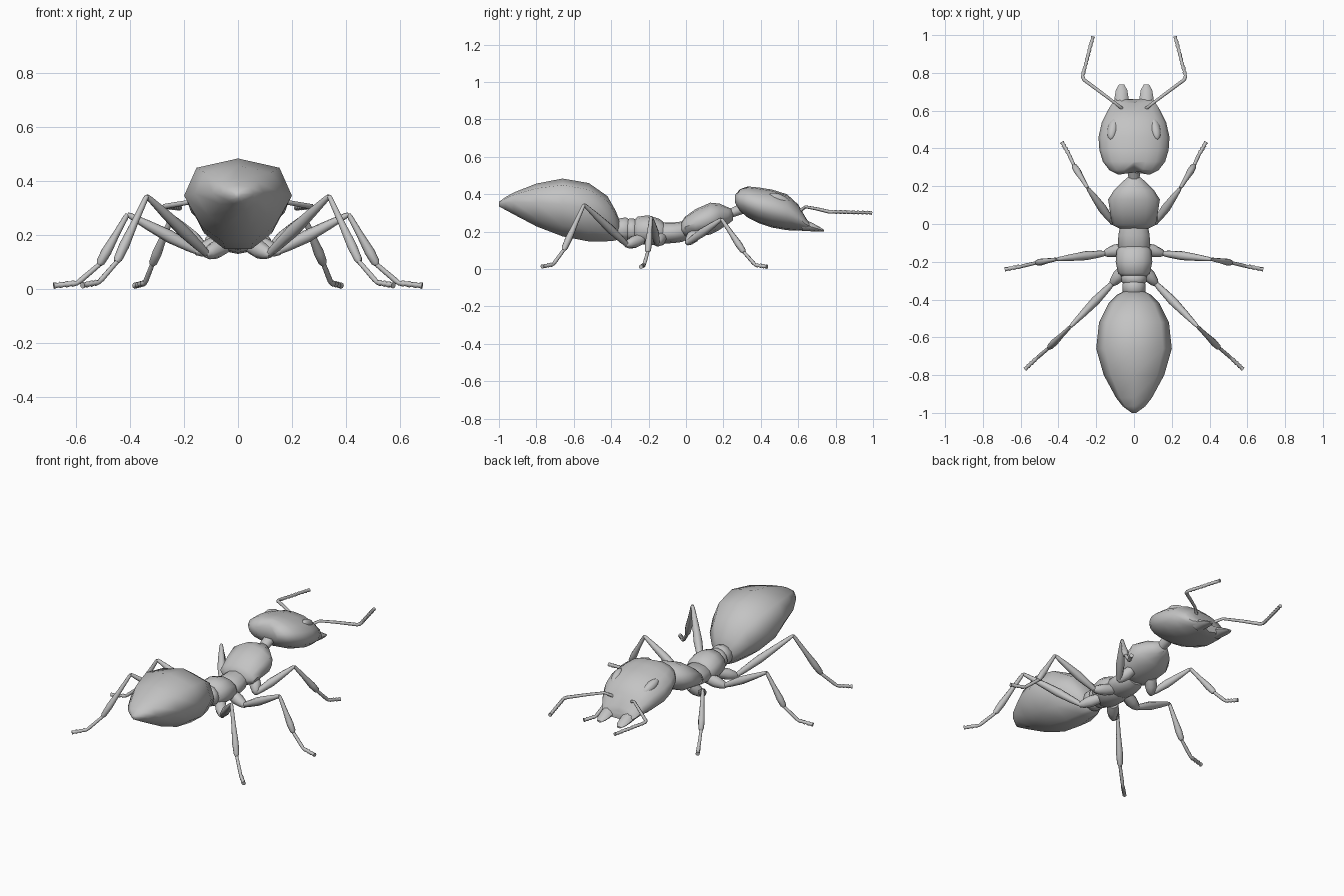
import bpy, bmesh, math
from mathutils import Vector

if "Cube" in bpy.data.objects:
    bpy.data.objects.remove(bpy.data.objects["Cube"], do_unlink=True)

grey = bpy.data.materials.new("plain grey")
grey.use_nodes = True
colour = (0.55, 0.55, 0.55, 1)
grey.diffuse_color = colour
grey.node_tree.nodes["Principled BSDF"].inputs["Base Color"].default_value = colour


def circle(n):
    return [(math.sin(i * math.tau / n), math.cos(i * math.tau / n)) for i in range(n)]


def skin(name, rings, angle=50, bend=None):
    """Bridge equal rings of points into a closed smooth shell."""
    bm = bmesh.new()
    loops = [[bm.verts.new(p) for p in ring] for ring in rings]
    n = len(loops[0])
    for a, b in zip(loops, loops[1:]):
        for i in range(n):
            j = (i + 1) % n
            bm.faces.new((a[i], a[j], b[j], b[i]))
    bm.faces.new(loops[0])
    bm.faces.new(loops[-1])
    if bend:
        for v in bm.verts:
            bend(v.co)
    bmesh.ops.recalc_face_normals(bm, faces=bm.faces)
    mesh = bpy.data.meshes.new(name)
    bm.to_mesh(mesh)
    bm.free()
    mesh.materials.append(grey)
    ob = bpy.data.objects.new(name, mesh)
    bpy.context.collection.objects.link(ob)
    bpy.ops.object.select_all(action='DESELECT')
    ob.select_set(True)
    bpy.context.view_layer.objects.active = ob
    bpy.ops.object.shade_smooth_by_angle(angle=math.radians(angle))
    return ob


def body(name, stations, section=circle(12), x=0, **kw):
    """Stations are (y, half width, bottom, top)."""
    rings = [[(x + w * u, y, (lo + hi) / 2 + v * (hi - lo) / 2) for u, v in section]
             for y, w, lo, hi in stations]
    return skin(name, rings, **kw)


def limb(name, points, side, sides=8):
    """Points are (x, y, z, radius) along the limb."""
    pts = [Vector((p[0] * side, p[1], p[2])) for p in points]
    rings = []
    for i, p in enumerate(pts):
        d = Vector()
        if i:
            d += (p - pts[i - 1]).normalized()
        if i < len(pts) - 1:
            d += (pts[i + 1] - p).normalized()
        d.normalize()
        u = d.cross(Vector((0.13, 0.1, 1))).normalized()
        v = d.cross(u)
        rings.append([p + (u * a + v * b) * points[i][3] for a, b in circle(sides)])
    return skin(name, rings, angle=60)


def beaded(start, end, r, count):
    """Segmented stretch with a swelling at the end of each segment."""
    a, b = Vector(start), Vector(end)
    out = []
    for i in range(count):
        for t, k in ((0.05, 0.75), (0.8, 1.1)):
            out.append((*a.lerp(b, (i + t) / count), r * k))
    return out


# Abdomen with a broad faceted section
half = [(0.77, 0.78), (1, 0.12), (0.68, -0.6), (0.27, -0.97)]
gaster = [(0, 1)] + half + [(-u, v) for u, v in reversed(half)]
body("abdomen", [(-1, .012, .335, .36), (-.965, .06, .315, .385), (-.92, .095, .29, .41),
                 (-.8, .16, .225, .457), (-.66, .2, .17, .484), (-.52, .185, .143, .46),
                 (-.42, .135, .145, .39), (-.375, .09, .15, .31), (-.355, .05, .17, .26)],
     gaster, angle=70)

# Waist and thorax segments
body("rear_waist", [(-.38, .045, .17, .25), (-.36, .06, .155, .27), (-.32, .062, .15, .277),
                    (-.3, .05, .16, .26)])
body("front_waist", [(-.32, .05, .16, .255), (-.305, .066, .15, .27), (-.28, .068, .145, .27),
                     (-.26, .055, .15, .26)])
body("rear_thorax", [(-.28, .06, .15, .255), (-.26, .085, .135, .28), (-.2, .097, .13, .288),
                     (-.14, .092, .13, .268), (-.115, .075, .145, .245)])
body("middle_thorax", [(-.14, .07, .145, .235), (-.12, .085, .135, .25), (-.06, .083, .14, .25),
                       (-.02, .075, .145, .255), (.01, .06, .16, .25)])
body("front_thorax", [(-.025, .075, .185, .25), (-.005, .115, .17, .28), (.05, .125, .17, .32),
                      (.13, .137, .185, .355), (.18, .105, .21, .35), (.225, .06, .24, .33),
                      (.25, .03, .26, .32)])
body("neck", [(.22, .025, .265, .315), (.26, .032, .28, .335), (.32, .03, .3, .37)])


# Head, notched at the back and at the front edge
def notch(co):
    dip = math.exp(-(co.x / .035) ** 2)
    if co.y < .33:
        co.y += .035 * dip
    elif co.y > .64:
        co.y -= .02 * dip


body("head", [(.262, .085, .34, .41), (.285, .13, .305, .432), (.33, .165, .275, .442),
              (.39, .183, .245, .436), (.46, .188, .222, .425), (.54, .17, .208, .4),
              (.6, .14, .205, .345), (.64, .115, .205, .275), (.665, .1, .21, .25)],
     circle(16), bend=notch)


for side, label in ((1, "left"), (-1, "right")):
    # Eyes lying along the slope of the head
    bpy.ops.mesh.primitive_uv_sphere_add(segments=14, ring_count=8, radius=1,
                                         location=(.112 * side, .502, .372),
                                         rotation=(math.radians(-27), math.radians(25 * side), 0))
    eye = bpy.context.object
    eye.name = label + "_eye"
    eye.scale = (.028, .064, .027)
    eye.data.materials.append(grey)
    bpy.ops.object.shade_smooth_by_angle(angle=math.radians(60))

    # Mandibles
    body(label + "_mandible", [(.62, .035, .205, .265), (.67, .037, .202, .25),
                               (.71, .03, .2, .228), (.738, .014, .2, .21)],
         circle(8), x=.066 * side)

    # Antennae
    feeler = [(.055, .595, .295, .009), (.068, .615, .315, .009), (.1, .64, .333, .008),
              (.18, .7, .322, .009), (.265, .763, .307, .01), (.272, .78, .306, .01)]
    feeler += beaded((.272, .785, .306), (.216, .998, .301), .01, 9)
    limb(label + "_antenna", feeler, side, 7)

    # Legs: hip, hip end, knee, shin end, ankle, toe
    legs = {
        "front": ((.07, .06, .2), (.115, .01, .142), (.245, .19, .268), (.318, .31, .09),
                  (.345, .37, .022), (.384, .437, .012)),
        "middle": ((.05, -.13, .17), (.15, -.155, .14), (.41, -.187, .277), (.515, -.205, .09),
                   (.595, -.224, .022), (.688, -.241, .012)),
        "rear": ((.05, -.24, .16), (.115, -.315, .13), (.338, -.545, .345), (.45, -.655, .1),
                 (.515, -.71, .025), (.58, -.772, .013)),
    }
    for part, joints in legs.items():
        hip, base, knee, shin, ankle, toe = map(Vector, joints)
        name = label + "_" + part
        limb(name + "_coxa", [(*hip, .03), (*hip.lerp(base, .5), .034),
                              (*hip.lerp(base, .9), .024), (*base.lerp(hip, -.1), .012)], side)
        limb(name + "_femur", [(*base, .013), (*base.lerp(knee, .12), .018),
                               (*base.lerp(knee, .4), .024), (*base.lerp(knee, .7), .018),
                               (*base.lerp(knee, .95), .011), (*knee, .008)], side)
        limb(name + "_tibia", [(*knee, .008), (*knee.lerp(shin, .06), .01),
                               (*knee.lerp(shin, .4), .013), (*knee.lerp(shin, .75), .019),
                               (*knee.lerp(shin, .95), .016), (*shin, .01)], side)
        limb(name + "_tarsus", [(*shin, .009), (*shin.lerp(ankle, .85), .01)]
             + beaded(ankle, toe, .011, 4), side)
